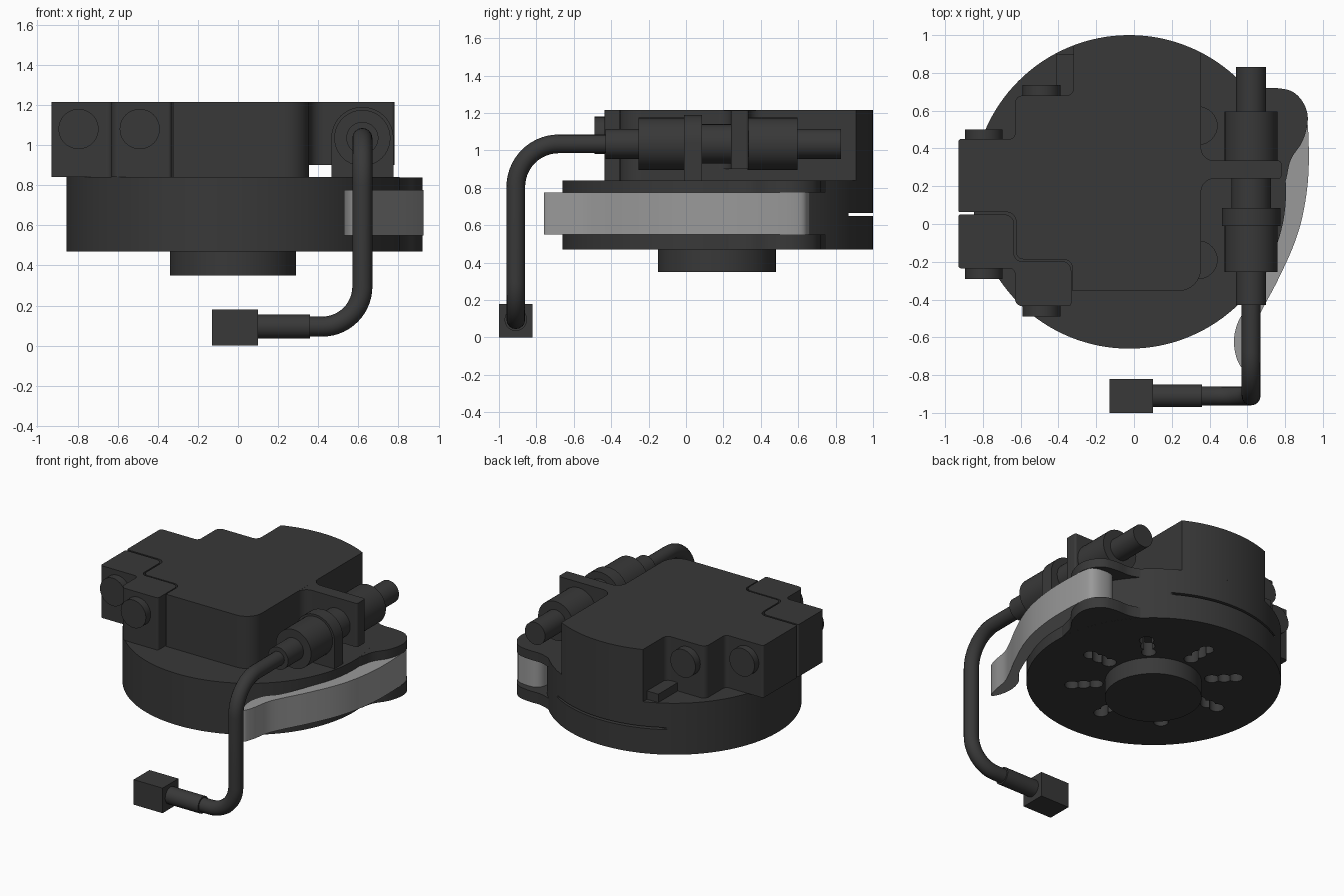
import bpy, bmesh, math
from mathutils import Vector

if "Cube" in bpy.data.objects:
    bpy.data.objects.remove(bpy.data.objects["Cube"])

CX, CY, R = -0.025, 0.17, 0.83


def material(name, v):
    m = bpy.data.materials.new(name)
    m.diffuse_color = (v, v, v, 1)
    m.use_nodes = True
    m.node_tree.nodes["Principled BSDF"].inputs["Base Color"].default_value = m.diffuse_color
    return m


DARK = material("dark_metal", 0.04)
LIGHT = material("light_metal", 0.32)


def fillet(pts, closed=True, n=8):
    """Round each corner; last value of every point is its radius."""
    out, k = [], len(pts)
    for i, q in enumerate(pts):
        p, r = Vector(q[:3]), q[3]
        if r == 0 or (not closed and i in (0, k - 1)):
            out.append(p)
            continue
        a = (Vector(pts[i - 1][:3]) - p).normalized()
        b = (Vector(pts[(i + 1) % k][:3]) - p).normalized()
        half = a.angle(b) / 2
        c = p + (a + b).normalized() * r / math.sin(half)
        t = r / math.tan(half)
        u, v = p + a * t - c, p + b * t - c
        out += [c + u.slerp(v, j / n) * r for j in range(n + 1)]
    return out


def flat(pts):
    """(x, y) or (x, y, radius) points to rounded outline."""
    return fillet([(p[0], p[1], 0, p[2] if len(p) > 2 else 0) for p in pts])


def spline(pts, n=6):
    """Closed smooth curve through the points."""
    v, out = [Vector((*p, 0)) for p in pts], []
    k = len(v)
    for i in range(k):
        a, b, c, d = (v[(i + j) % k] for j in (-1, 0, 1, 2))
        for s in range(n):
            t = s / n
            out.append(0.5 * (2 * b + (c - a) * t + (2 * a - 5 * b + 4 * c - d) * t * t
                              + (3 * b - a - 3 * c + d) * t ** 3))
    return out


def finish(ob, mat=DARK):
    ob.data.materials.clear()
    ob.data.materials.append(mat)
    bpy.ops.object.select_all(action='DESELECT')
    ob.select_set(True)
    bpy.context.view_layer.objects.active = ob
    bpy.ops.object.shade_smooth_by_angle(angle=math.radians(30))
    return ob


def plate(name, outline, z0, z1, mat=DARK):
    bm = bmesh.new()
    f = bm.faces.new([bm.verts.new((p[0], p[1], z0)) for p in outline])
    top = bmesh.ops.extrude_face_region(bm, geom=[f])["geom"]
    for v in top:
        if isinstance(v, bmesh.types.BMVert):
            v.co.z = z1
    bmesh.ops.recalc_face_normals(bm, faces=bm.faces)
    me = bpy.data.meshes.new(name)
    bm.to_mesh(me)
    bm.free()
    ob = bpy.data.objects.new(name, me)
    bpy.context.collection.objects.link(ob)
    return finish(ob, mat)


def box(name, x0, x1, y0, y1, z0, z1):
    return plate(name, flat([(x0, y0), (x1, y0), (x1, y1), (x0, y1)]), z0, z1)


def rod(name, a, b, r, n=40):
    a, b = Vector(a), Vector(b)
    bpy.ops.mesh.primitive_cylinder_add(vertices=n, radius=r, depth=(b - a).length, location=(a + b) / 2)
    ob = bpy.context.object
    ob.name = name
    ob.rotation_mode = 'QUATERNION'
    ob.rotation_quaternion = (b - a).to_track_quat('Z', 'Y')
    return finish(ob)


def cut(ob, cutters):
    for c in cutters:
        c.hide_render = True
        m = ob.modifiers.new("cut", 'BOOLEAN')
        m.operation, m.solver, m.object = 'DIFFERENCE', 'EXACT', c
        bpy.context.view_layer.objects.active = ob
        bpy.ops.object.modifier_apply(modifier=m.name)
        bpy.data.objects.remove(c)


# Round housing with a rear slit, bottom ventilation holes and screw recesses
disc = rod("round_housing", (CX, CY, 0.47), (CX, CY, 0.84), R, 128)
cutters = [box("slit", -0.7, 0.7, 0.87, 1.2, 0.65, 0.665)]
for i in range(8):
    a = math.radians(45 * i)
    for d in (0.38, 0.46, 0.535):
        x, y = CX + d * math.cos(a), CY + d * math.sin(a)
        cutters.append(rod("vent", (x, y, 0.4), (x, y, 0.57), 0.048, 20))
for y in (0.52, -0.19):
    cutters.append(rod("recess", (0.34, y, 0.78), (0.34, y, 0.9), 0.1, 32))
cut(disc, cutters)
finish(disc)
rod("bottom_hub", (CX, CY - 0.005, 0.35), (CX, CY - 0.005, 0.48), 0.315, 64)

# Lever pivot flanges and curved lever
lobe = spline([(0.45, 0.8), (0.56, 0.752), (0.65, 0.722), (0.75, 0.72), (0.84, 0.7), (0.9, 0.635), (0.92, 0.55),
               (0.893, 0.44), (0.83, 0.34), (0.8, 0.22), (0.74, 0.1), (0.5, 0.4)])
plate("lower_flange", lobe, 0.4705, 0.55)
plate("upper_flange", lobe, 0.775, 0.8395)
plate("curved_lever", spline([(0.74, 0.655), (0.87, 0.65), (0.915, 0.57), (0.925, 0.3), (0.9, 0.08), (0.85, -0.1),
      (0.76, -0.3), (0.68, -0.45), (0.63, -0.56), (0.605, -0.69), (0.575, -0.76), (0.54, -0.7), (0.53, -0.6),
      (0.56, -0.5), (0.62, -0.43), (0.67, -0.33), (0.74, -0.15), (0.785, 0.0), (0.8, 0.2), (0.76, 0.4),
      (0.7, 0.57)]), 0.55, 0.775, LIGHT)

# Upper body: stepped left side, curved back flush with the housing
arc = [(CX + R * math.cos(math.radians(t)), CY + R * math.sin(math.radians(t)))
       for t in [62.8 + 48 * i / 20 for i in range(21)]]
plate("upper_body", flat([(0.355, -0.355, 0.12)] + arc + [
    (-0.32, 0.68, 0.04), (-0.63, 0.68, 0.04), (-0.63, 0.45, 0.03), (-0.93, 0.45, 0.015), (-0.93, 0.063, 0.01),
    (-0.625, 0.063, 0.05), (-0.625, -0.187, 0.04), (-0.325, -0.187, 0.05), (-0.325, -0.355)]), 0.84, 1.215)
plate("front_block", flat([
    (-0.93, 0.05, 0.01), (-0.635, 0.05, 0.05), (-0.635, -0.197, 0.04), (-0.332, -0.197, 0.05),
    (-0.332, -0.435, 0.015), (-0.63, -0.435, 0.04), (-0.63, -0.235, 0.03), (-0.93, -0.235, 0.015)]), 0.84, 1.215)
box("rear_foot", -0.41, -0.3, 0.66, 0.9, 0.84, 0.9)

# Bolt heads on both ends of the stepped blocks
for i, (x, y0, y1) in enumerate([(-0.795, -0.29, 0.5), (-0.49, -0.49, 0.735)]):
    rod(f"front_bolt_{i}", (x, y0, 1.08), (x, y0 + 0.1, 1.08), 0.1)
    rod(f"rear_bolt_{i}", (x, y1, 1.08), (x, y1 - 0.1, 1.08), 0.1)

# Support arm and round-topped clamp plate
plate("support_arm", flat([(0.3, 0.45), (0.355, 0.45), (0.355, 0.335, 0.07), (0.78, 0.335, 0.015),
      (0.78, 0.24, 0.015), (0.355, 0.24, 0.07), (0.355, 0.12), (0.3, 0.12)]), 0.9, 1.2145)
TX, TZ = 0.62, 1.035
clamp = plate("clamp_plate", [Vector((-0.155, TZ - 1.84 + 0.61)), Vector((0.155, TZ - 1.84 + 0.61))] +
              [Vector((0.155 * math.cos(t), 0.155 * math.sin(t))) for t in
               [math.pi * i / 24 for i in range(25)]], -0.085, 0.01)
clamp.rotation_euler.x = math.pi / 2
clamp.location = (TX, 0, TZ)

# Stepped shaft assembly
for name, y0, y1, r in [("front_sleeve", -0.43, -0.25, 0.08), ("front_bushing", -0.255, 0.0, 0.14),
                        ("middle_shaft", 0.0, 0.335, 0.105), ("rear_bushing", 0.33, 0.595, 0.14),
                        ("rear_shaft", 0.59, 0.83, 0.08)]:
    rod(name, (TX, y0, TZ), (TX, y1, TZ), r)
for c in [o for o in bpy.data.objects if o.name == "clamp_plate"]:
    for v in c.data.vertices:
        if v.co.y < -0.18:
            v.co.y = 0.84 - TZ

# Bent pipe, sleeve and pedal block
path = fillet([(TX, -0.4, TZ, 0), (TX, -0.91, TZ, 0.23), (TX, -0.91, 0.095, 0.2), (0.3, -0.91, 0.095, 0)],
              closed=False, n=14)
cu = bpy.data.curves.new("bent_pipe", 'CURVE')
cu.dimensions, cu.bevel_depth, cu.bevel_resolution, cu.use_fill_caps = '3D', 0.05, 6, True
sp = cu.splines.new('POLY')
sp.points.add(len(path) - 1)
for p, co in zip(sp.points, path):
    p.co = (*co, 1)
pipe = bpy.data.objects.new("bent_pipe", cu)
bpy.context.collection.objects.link(pipe)
bpy.ops.object.select_all(action='DESELECT')
pipe.select_set(True)
bpy.context.view_layer.objects.active = pipe
bpy.ops.object.convert(target='MESH')
finish(bpy.context.object)
rod("pipe_sleeve", (0.08, -0.91, 0.095), (0.36, -0.91, 0.095), 0.06)
box("pedal_block", -0.13, 0.1, -1.0, -0.82, 0.0, 0.18)
